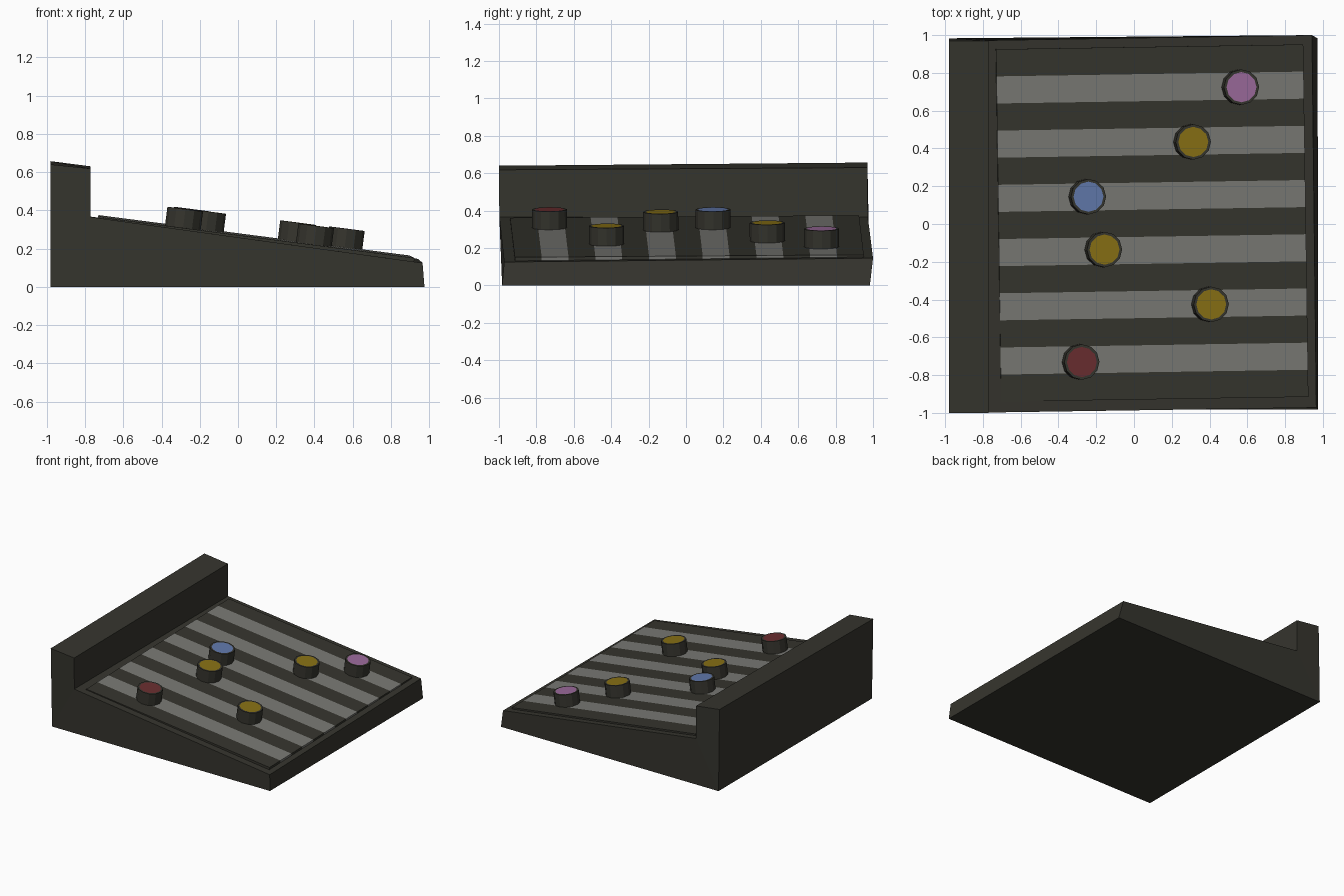
import bpy, bmesh
from math import radians
from mathutils import Matrix, Vector

cube = bpy.data.objects.get("Cube")
if cube:
    bpy.data.objects.remove(cube, do_unlink=True)


def material(name, rgb):
    m = bpy.data.materials.new(name)
    m.use_nodes = True
    m.diffuse_color = (*rgb, 1)
    m.node_tree.nodes["Principled BSDF"].inputs["Base Color"].default_value = (*rgb, 1)
    return m


charcoal = material("charcoal", (0.036, 0.035, 0.027))
grey = material("track grey", (0.19, 0.19, 0.175))
yellow = material("mustard", (0.25, 0.165, 0.007))
blue = material("soft blue", (0.12, 0.19, 0.41))
pink = material("orchid pink", (0.33, 0.145, 0.33))
red = material("dark red", (0.145, 0.027, 0.029))


def finish(bm, name, mats, matrix=Matrix()):
    bmesh.ops.recalc_face_normals(bm, faces=bm.faces)
    mesh = bpy.data.meshes.new(name)
    bm.to_mesh(mesh)
    bm.free()
    for m in mats:
        mesh.materials.append(m)
    ob = bpy.data.objects.new(name, mesh)
    ob.matrix_world = matrix
    bpy.context.collection.objects.link(ob)
    return ob


# Wedge body with a raised rear wall, slightly twisted at the top
front = [(-0.98, -0.983, 0), (0.975, -0.983, 0), (0.965, -0.972, 0.125),
         (-0.77, -0.998, 0.365), (-0.77, -1.0, 0.618), (-0.98, -1.0, 0.64)]
back = [(-0.98, 0.983, 0), (0.972, 0.983, 0), (0.942, 1.0, 0.146),
        (-0.77, 0.972, 0.367), (-0.77, 0.97, 0.63), (-0.98, 0.97, 0.657)]
bm = bmesh.new()
fv = [bm.verts.new(p) for p in front]
bv = [bm.verts.new(p) for p in back]
for ring in (fv, bv):
    bm.faces.new([ring[i] for i in (0, 1, 2, 3)])
    bm.faces.new([ring[i] for i in (0, 3, 4, 5)])
for i in range(6):
    j = (i + 1) % 6
    bm.faces.new((fv[i], fv[j], bv[j], bv[i]))
finish(bm, "wedge_body", [charcoal])

# Sloped frame shared by the panel and the knobs
tilt = (Matrix.Rotation(radians(0.3), 4, 'X') @ Matrix.Rotation(radians(7.4), 4, 'Y')
        @ Matrix.Rotation(radians(0.85), 4, 'Z'))


def on_slope(x, y):
    z = 0.251 - 0.13 * (x - 0.095) + 0.005 * y
    return Matrix.Translation((x, y, z)) @ tilt


# Raised panel of alternating dark bars and grey tracks
LENGTH, WIDTH, COUNT, RAISE, SINK = 1.64, 1.866, 13, 0.012, 0.03
step = WIDTH / COUNT
for kind, mat in (("panel_bars", charcoal), ("slider_tracks", grey)):
    bm = bmesh.new()
    for i in range(kind == "slider_tracks", COUNT, 2):
        y = -WIDTH / 2 + (i + 0.5) * step
        size = Matrix.Diagonal((LENGTH, step, RAISE + SINK, 1))
        bmesh.ops.create_cube(bm, size=1, matrix=Matrix.Translation(
            (0, y, (RAISE - SINK) / 2)) @ size)
    finish(bm, kind, [mat], on_slope(0.095, 0.005))

# Faceted knobs with an inset coloured cap
knobs = [("pink", 0.555, 0.725, pink), ("back_yellow", 0.3, 0.435, yellow),
         ("blue", -0.255, 0.145, blue), ("middle_yellow", -0.17, -0.135, yellow),
         ("front_yellow", 0.395, -0.425, yellow), ("red", -0.29, -0.73, red)]
for name, x, y, mat in knobs:
    bm = bmesh.new()
    bmesh.ops.create_cone(bm, cap_ends=True, segments=12, radius1=0.094, radius2=0.094,
                          depth=0.12, matrix=Matrix.Translation((0, 0, 0.05)))
    top = max(bm.faces, key=lambda f: f.calc_center_median().z)
    bmesh.ops.inset_region(bm, faces=[top], thickness=0.014, depth=0)
    top.material_index = 1
    finish(bm, name + "_knob", [charcoal, mat], on_slope(x, y))
